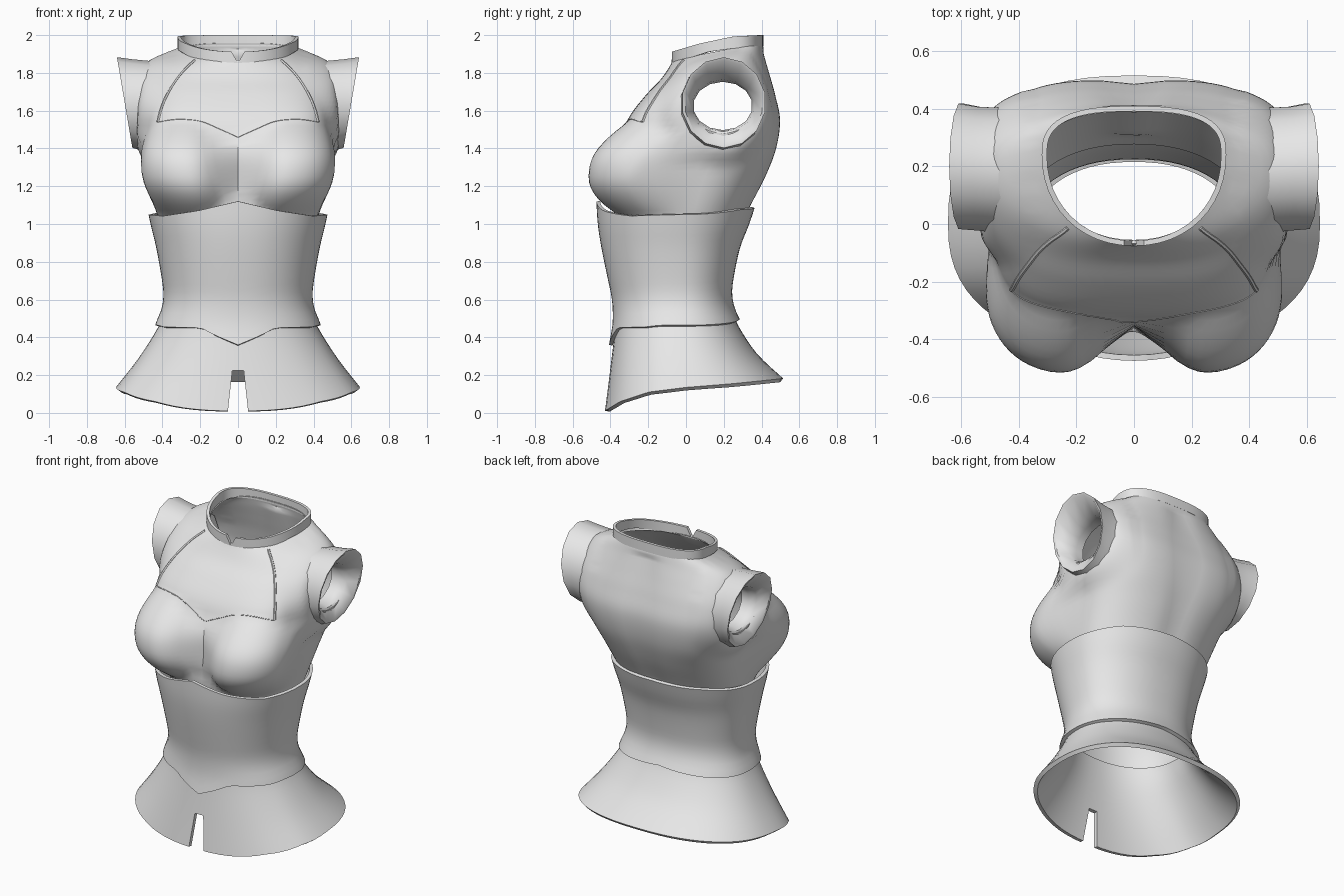
import bpy, bmesh, math
from mathutils import Vector
from mathutils.bvhtree import BVHTree

if "Cube" in bpy.data.objects:
    bpy.data.objects.remove(bpy.data.objects["Cube"])

grey = bpy.data.materials.new("plain_grey")
grey.diffuse_color = (0.8, 0.8, 0.8, 1)
grey.use_nodes = True
grey.node_tree.nodes["Principled BSDF"].inputs["Base Color"].default_value = grey.diffuse_color
TAU = 2 * math.pi


def lerp_table(v, pts):
    """Piecewise linear lookup in (position, value) pairs."""
    if v <= pts[0][0]:
        return pts[0][1]
    for (a, p), (b, q) in zip(pts, pts[1:]):
        if v <= b:
            return p + (q - p) * (v - a) / (b - a)
    return pts[-1][1]


def smooth_rows(rows, sub):
    """Catmull-Rom interpolation between profile rows."""
    out = []
    for i in range(len(rows) - 1):
        p0, p1, p2, p3 = (rows[max(0, min(len(rows) - 1, i + k))] for k in (-1, 0, 1, 2))
        for s in range(sub):
            t = s / sub
            out.append([0.5 * (2 * b + (c - a) * t + (2 * a - 5 * b + 4 * c - d) * t * t
                               + (3 * b - a - 3 * c + d) * t ** 3)
                        for a, b, c, d in zip(p0, p1, p2, p3)])
    return out + [list(rows[-1])]


def oval(a, hw, yf, yb, yc, nf, nb=None):
    """Point of a rounded-box section with separate front and back shape."""
    c, s = math.cos(a), math.sin(a)
    depth = (yb - yc) if s > 0 else (yc - yf)
    n = nb if nb and s > 0 else nf
    return (math.copysign(abs(c) ** (2 / n), c) * hw,
            yc + math.copysign(abs(s) ** (2 / n), s) * depth)


def loft(name, rings, closed=False):
    me = bpy.data.meshes.new(name)
    bm = bmesh.new()
    vs = [[bm.verts.new(p) for p in r] for r in rings]
    n, m = len(rings[0]), len(rings)
    for j in range(m if closed else m - 1):
        for i in range(n):
            k, l = (i + 1) % n, (j + 1) % m
            bm.faces.new((vs[j][i], vs[j][k], vs[l][k], vs[l][i]))
    if closed:
        bmesh.ops.recalc_face_normals(bm, faces=bm.faces)
    bm.to_mesh(me)
    bm.free()
    ob = bpy.data.objects.new(name, me)
    bpy.context.collection.objects.link(ob)
    return ob


def finish(ob, thick=0, cutter=None, angle=38):
    if thick:
        mod = ob.modifiers.new("wall", 'SOLIDIFY')
        mod.thickness, mod.offset = thick, -1
    if cutter:
        cutter.hide_render = True
        mod = ob.modifiers.new("cut", 'BOOLEAN')
        mod.object, mod.operation = cutter, 'DIFFERENCE'
    bpy.ops.object.select_all(action='DESELECT')
    ob.select_set(True)
    bpy.context.view_layer.objects.active = ob
    bpy.ops.object.convert(target='MESH')
    ob = bpy.context.view_layer.objects.active
    ob.data.materials.clear()
    ob.data.materials.append(grey)
    bpy.ops.object.shade_smooth_by_angle(angle=math.radians(angle))
    if cutter:
        bpy.data.objects.remove(cutter)
    return ob


def prism(name, xz, y0, y1):
    bm = bmesh.new()
    f = bm.faces.new([bm.verts.new((x, y0, z)) for x, z in xz])
    ext = bmesh.ops.extrude_face_region(bm, geom=[f])
    bmesh.ops.translate(bm, vec=(0, y1 - y0, 0),
                        verts=[v for v in ext["geom"] if isinstance(v, bmesh.types.BMVert)])
    bmesh.ops.recalc_face_normals(bm, faces=bm.faces)
    me = bpy.data.meshes.new(name)
    bm.to_mesh(me)
    bm.free()
    ob = bpy.data.objects.new(name, me)
    bpy.context.collection.objects.link(ob)
    return ob


# Upper bodice: rounded-box section pushed out into soft bust domes and shoulder roots
def sculpt(x, y, z, yc):
    dx = abs(x) - 0.29
    dx /= 0.35 if dx > 0 else 0.27
    dz = (z - 1.25) / (0.30 if z > 1.25 else 0.23)
    d = dx * dx + dz * dz
    if d < 1 and y < yc:
        f = (1 - d) ** 1.2 * min(1, (yc - y) / 0.2)
        y -= 0.18 * f
        x += math.copysign(0.07 * f * max(0, min(1, (abs(x) - 0.25) / 0.2)), x)
    e = math.hypot((y - 0.18) / 0.34, (z - 1.615) / 0.33)
    if e < 1 and abs(x) > 0.35:
        t = min(1, (1 - e) / 0.36)
        x += math.copysign(0.045 * t * t * (3 - 2 * t), x)
    return x, y


# rows: height, half width, front, back, widest y, front and back squareness, tilt
body_rows = [(0.98, .41, -.36, .29, .00, 2.2, 2.2, 0), (1.10, .44, -.375, .35, .02, 2.7, 2.3, 0),
             (1.25, .468, -.355, .425, .05, 3.4, 2.6, 0), (1.40, .487, -.35, .48, .10, 4.0, 3.2, 0),
             (1.55, .49, -.31, .50, .15, 4.0, 3.6, 0), (1.68, .49, -.215, .475, .18, 3.3, 3.4, 0),
             (1.78, .48, -.135, .445, .18, 2.7, 2.8, .05), (1.86, .435, -.09, .42, .20, 2.2, 2.4, .12),
             (1.915, .312, -.068, .403, .24, 2.1, 2.7, .2)]
rings = []
for z, hw, yf, yb, yc, nf, nb, tilt in smooth_rows(body_rows, 5):
    ring = []
    for i in range(88):
        x, y = sculpt(*oval(TAU * i / 88, hw, yf, yb, yc, nf, nb), z, yc)
        if y > yc and 1.05 < z < 1.88:
            y -= 0.014 * math.exp(-(x / 0.08) ** 2)
        ring.append((x, y, z + tilt * (y - 0.17)))
    rings.append(ring)
body = loft("upper_bodice", rings)
bm = bmesh.new()
bm.from_mesh(body.data)
surface = BVHTree.FromBMesh(bm)
bm.free()
bpy.ops.mesh.primitive_cylinder_add(vertices=28, radius=1, depth=1.8, location=(0, .195, 1.625),
                                    rotation=(0, math.pi / 2, 0))
hole = bpy.context.object
hole.name, hole.scale = "armhole_cutter", (.145, .172, 1)
finish(body, 0.015, hole)


# Raised seams round the chest yoke
def seam(name, pts, radius):
    cu = bpy.data.curves.new(name, 'CURVE')
    cu.dimensions, cu.bevel_depth, cu.bevel_resolution = '3D', radius, 1
    cu.use_fill_caps = True
    path = smooth_rows(pts, 6)
    sp = cu.splines.new('POLY')
    sp.points.add(len(path) - 1)
    for p, (x, z) in zip(sp.points, path):
        hit = surface.ray_cast(Vector((x, -2, z)), Vector((0, 1, 0)))[0]
        p.co = (x, hit.y if hit else 0, z, 1)
    ob = bpy.data.objects.new(name, cu)
    bpy.context.collection.objects.link(ob)
    finish(ob)


for s, side in ((1, "right"), (-1, "left")):
    seam("yoke_seam_" + side, [(s * x, z) for x, z in
         ((.23, 1.865), (.29, 1.81), (.35, 1.73), (.40, 1.63), (.425, 1.54))], 0.008)
    seam("sweetheart_seam_" + side, [(s * x, z) for x, z in
         ((.425, 1.54), (.32, 1.555), (.2, 1.545), (.1, 1.505), (0, 1.46))], 0.0025)

# Collar band with a small front notch
low = ((-.075, 1.85), (.12, 1.912), (.25, 1.93), (.41, 1.94))
high = ((-.075, 1.912), (.07, 1.955), (.25, 1.993), (.41, 2.0))
base = [oval(TAU * i / 48, .32, -.076, .409, .24, 2.1, 2.7) for i in range(48)]
collar = loft("collar", [[(x, y, lerp_table(y, edge)) for x, y in base] for edge in (low, high)])
finish(collar, 0.018, prism("notch_cutter", [(0, 1.852), (.05, 1.94), (-.05, 1.94)], -.2, .03))

# Flared sleeves: outer wall, rim, then funnel to the throat
# rows: x, lean of x with height, centre y, centre z, radius y, radius z
sleeve_rows = [(.42, 0, .185, 1.615, .222, .245), (.48, .02, .187, 1.62, .222, .245),
               (.54, .08, .192, 1.632, .22, .24), (.60, .17, .20, 1.643, .223, .24),
               (.597, .17, .20, 1.643, .208, .225), (.53, .06, .197, 1.627, .167, .138),
               (.48, 0, .195, 1.625, .157, .128), (.43, 0, .195, 1.625, .157, .128)]
rings = []
for x, lean, cy, cz, ry, rz in sleeve_rows:
    rings.append([(x + lean * math.sin(a) * rz, cy + ry * math.cos(a), cz + rz * math.sin(a))
                  for a in (TAU * (i + .5) / 14 for i in range(14))])
sleeves = loft("sleeves", rings, closed=True)
sleeves.modifiers.new("both_sides", 'MIRROR')
finish(sleeves, angle=42)

# Corset: pointed top and bottom edges, pinched waist
corset_rows = [(.34, .46, -.412, .33), (.46, .44, -.39, .30), (.55, .405, -.388, .26),
               (.62, .395, -.395, .245), (.70, .402, -.412, .25), (.87, .432, -.447, .285),
               (1.0, .463, -.467, .335), (1.13, .49, -.475, .378)]
corset_fine = smooth_rows(corset_rows, 6)
top_front = ((0, 1.12), (.2, 1.07), (.38, 1.042), (.47, 1.05))
low_front = ((0, .36), (.12, .41), (.2, .45), (.4, .455), (.44, .465))
rings = []
for j in range(17):
    ring = []
    for i in range(64):
        a = TAU * i / 64
        ux, front = abs(oval(a, .45, -.4, .3, 0, 2.2)[0]), math.sin(a) < 0
        z0 = lerp_table(ux, low_front if front else ((0, .50), (.44, .465)))
        z1 = lerp_table(ux, top_front if front else ((0, 1.085), (.3, 1.075), (.45, 1.05)))
        z = z0 + (z1 - z0) * j / 16
        hw, yf, yb = (lerp_table(z, [(r[0], r[k]) for r in corset_fine]) for k in (1, 2, 3))
        ring.append((*oval(a, hw, yf, yb, -.03, 2.2), z))
    rings.append(ring)
finish(loft("corset", rings), 0.02)

# Flared skirt with a slit at the front
hem = ((-.43, .01), (-.35, .06), (-.2, .11), (0, .135), (.25, .155), (.515, .182))
skirt_rows = [(0, .645, -.43, .515, 0, 2.4), (.35, .53, -.405, .375, -.02, 2.3),
              (.75, .423, -.378, .275, -.03, 2.2), (1, .38, -.368, .24, -.03, 2.2)]
rings = []
for t, hw, yf, yb, yc, n in smooth_rows(skirt_rows, 4):
    ring = []
    for i in range(64):
        a = TAU * i / 64
        z0 = lerp_table(oval(a, *skirt_rows[0][1:])[1], hem)
        ring.append((*oval(a, hw, yf, yb, yc, n), z0 + (0.56 - z0) * t))
    rings.append(ring)
slit = prism("slit_cutter", [(-.06, -.05), (.06, -.05), (.03, .225), (-.03, .225)], -.7, -.15)
finish(loft("skirt", rings), 0.026, slit)
